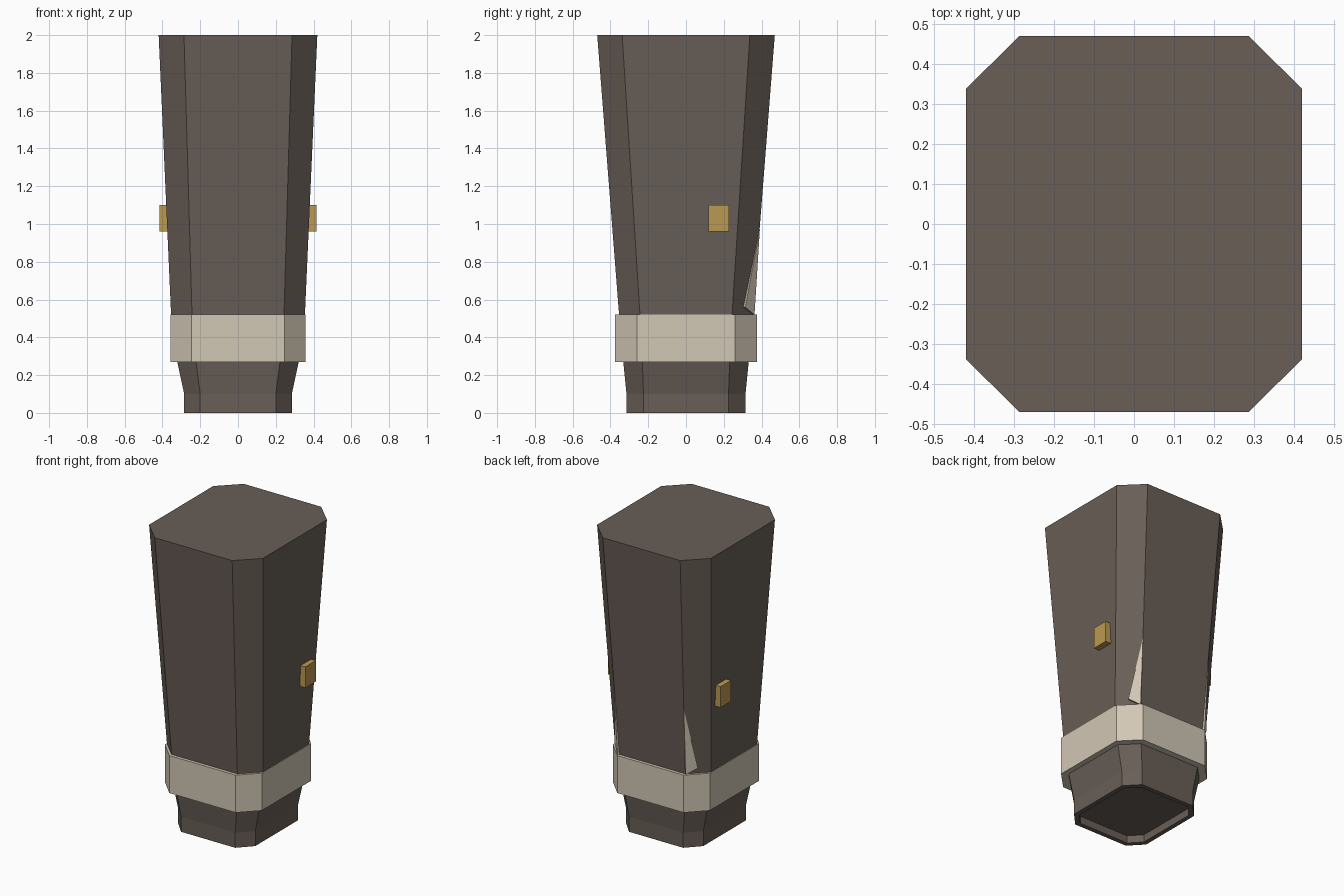
import bpy, bmesh
from mathutils import Vector

if "Cube" in bpy.data.objects:
    bpy.data.objects.remove(bpy.data.objects["Cube"])


def material(name, rgb):
    m = bpy.data.materials.new(name)
    m.diffuse_color = (*rgb, 1)
    m.use_nodes = True
    m.node_tree.nodes["Principled BSDF"].inputs["Base Color"].default_value = m.diffuse_color
    return m


BROWN = material("dark brown", (0.14, 0.112, 0.094))
CREAM = material("cream", (0.64, 0.57, 0.46))
BRASS = material("brass", (0.50, 0.32, 0.085))


def make_object(name, bm, mat):
    bmesh.ops.recalc_face_normals(bm, faces=bm.faces)
    mesh = bpy.data.meshes.new(name)
    bm.to_mesh(mesh)
    bm.free()
    mesh.materials.append(mat)
    ob = bpy.data.objects.new(name, mesh)
    bpy.context.collection.objects.link(ob)
    return ob


def octagon(hx, hy, fx, fy):
    """Chamfered rectangle: half sizes hx, hy and half flat lengths fx, fy."""
    return [(hx, -fy), (hx, fy), (fx, hy), (-fx, hy),
            (-hx, fy), (-hx, -fy), (-fx, -hy), (fx, -hy)]


def loft(name, sections, mat):
    bm = bmesh.new()
    rings = [[bm.verts.new((x, y, z)) for x, y in octagon(*s)] for z, *s in sections]
    for a, b in zip(rings, rings[1:]):
        for i in range(8):
            j = (i + 1) % 8
            bm.faces.new((a[i], a[j], b[j], b[i]))
    bm.faces.new(rings[0])
    bm.faces.new(rings[-1])
    return make_object(name, bm, mat)


# Tapered body, starting at the floor of the shallow recess underneath
WAIST = (0.40, 0.349, 0.345, 0.240, 0.236)
TOP = (2.00, 0.420, 0.470, 0.286, 0.338)
loft("body", [
    (0.05, 0.255, 0.285, 0.185, 0.210),
    (0.00, 0.255, 0.285, 0.185, 0.210),
    (0.00, 0.285, 0.315, 0.200, 0.225),
    (0.10, 0.285, 0.315, 0.200, 0.225),
    WAIST, TOP], BROWN)

# Cream band around the waist
loft("band", [(0.27, 0.358, 0.375, 0.245, 0.260),
              (0.52, 0.358, 0.375, 0.245, 0.260)], CREAM)


def corner_point(z, t, out=0.0):
    """Point on the back corner face: t = 0 at the back edge, 1 at the side edge."""
    k = (z - WAIST[0]) / (TOP[0] - WAIST[0])
    hx, hy, fx, fy = (a + (b - a) * k for a, b in zip(WAIST[1:], TOP[1:]))
    p = Vector((fx, hy, z)).lerp(Vector((hx, fy, z)), t)
    return p + Vector((0.7, 0.7, 0)) * out


for side, label in ((1, "right"), (-1, "left")):
    # Pointed sliver lying on the back corner
    bm = bmesh.new()
    tri = ((0.97, 0.0, 0.002), (0.52, 0.0, 0.012), (0.56, 0.48, 0.014))
    layers = []
    for inner in (False, True):
        pts = [corner_point(z, t, -0.02 if inner else o) for z, t, o in tri]
        layers.append([bm.verts.new((p.x * side, p.y, p.z)) for p in pts])
    outer, inner = layers
    bm.faces.new(outer)
    bm.faces.new(inner)
    for i in range(3):
        j = (i + 1) % 3
        bm.faces.new((outer[i], outer[j], inner[j], inner[i]))
    make_object(label + "_corner_sliver", bm, CREAM)

    # Small brass stud on the side
    bm = bmesh.new()
    bmesh.ops.create_cube(bm, size=1)
    bmesh.ops.scale(bm, vec=(0.065, 0.11, 0.14), verts=bm.verts)
    bmesh.ops.translate(bm, vec=(0.3825 * side, 0.173, 1.03), verts=bm.verts)
    make_object(label + "_stud", bm, BRASS)
